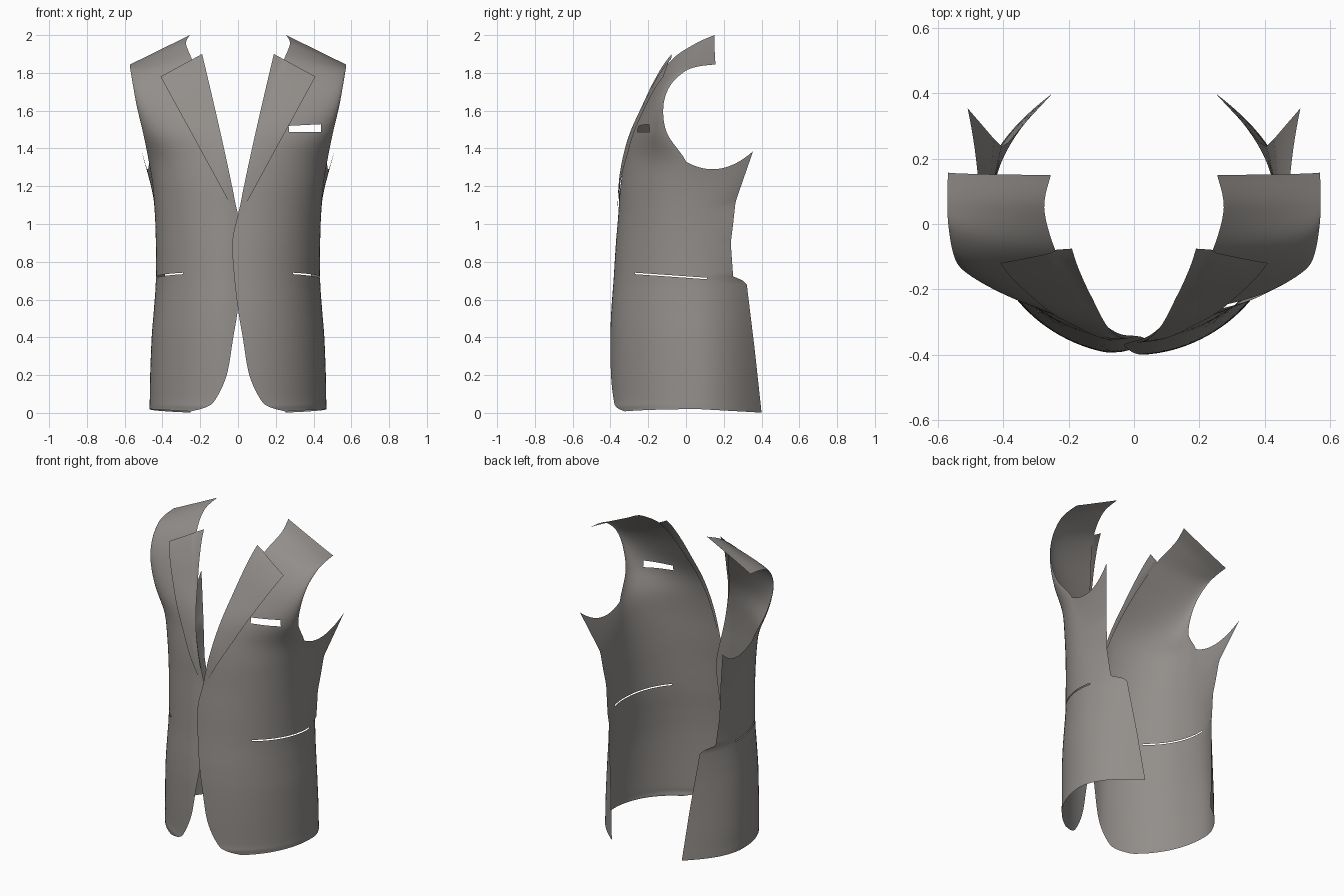
import bpy, bmesh, math
from mathutils import Vector
from mathutils.bvhtree import BVHTree

if "Cube" in bpy.data.objects:
    bpy.data.objects.remove(bpy.data.objects["Cube"])

cloth = bpy.data.materials.new("grey_cloth")
cloth.diffuse_color = (0.29, 0.272, 0.257, 1)
cloth.use_nodes = True
cloth.node_tree.nodes["Principled BSDF"].inputs["Base Color"].default_value = cloth.diffuse_color

# Key rows from hem to shoulder: front/neck edge xyz, then side/armhole edge xyz
ROWS = [
    (.25, -.325, .008, .468, .07, .02),
    (.17, -.368, .03, .468, .07, .04),
    (.12, -.383, .07, .467, .07, .08),
    (.06, -.397, .20, .465, .07, .20),
    (.025, -.40, .40, .457, .06, .40),
    (0, -.395, .55, .445, .055, .55),
    (-.02, -.382, .72, .435, .05, .70),
    (-.03, -.37, .90, .435, .04, .90),
    (-.005, -.36, 1.03, .44, .03, 1.05),
    (.035, -.348, 1.19, .452, .02, 1.20),
    (.07, -.325, 1.34, .472, 0, 1.33),
    (.11, -.285, 1.48, .502, -.10, 1.48),
    (.15, -.22, 1.62, .535, -.12, 1.62),
    (.20, -.15, 1.76, .555, -.085, 1.73),
    (.245, -.07, 1.875, .568, -.01, 1.805),
    (.275, .05, 1.955, .572, .06, 1.833),
    (.255, .15, 2.0, .57, .158, 1.845),
]
ARM = 10                      # row where the armhole starts
STEPS, NF, NB = 8, 24, 16     # samples per row gap, front and back columns
# Back edge with vent step: z, x, y
BACK = [(.02, .25, .40), (.35, .285, .362), (.695, .325, .32), (.715, .385, .25),
        (.9, .405, .237), (1.1, .43, .262), (1.33, .51, .355)]


def catmull(pts, i, t):
    p = [Vector(pts[max(0, min(len(pts) - 1, i + k))]) for k in (-1, 0, 1, 2)]
    return 0.5 * (2 * p[1] + (p[2] - p[0]) * t + (2 * p[0] - 5 * p[1] + 4 * p[2] - p[3]) * t * t
                  + (3 * p[1] - p[0] - 3 * p[2] + p[3]) * t ** 3)


def back_edge(z):
    z = max(BACK[0][0], min(BACK[-1][0], z))
    for a, b in zip(BACK, BACK[1:]):
        if z <= b[0]:
            t = (z - a[0]) / (b[0] - a[0])
            return a[1] + (b[1] - a[1]) * t, a[2] + (b[2] - a[2]) * t


def row_points(i, t, with_back, side):
    fx, fy, fz, gx, gy, gz = catmull(ROWS, i, t)
    th0 = math.asin(fx / gx)
    b = (gy - fy) / math.cos(th0)
    pts = []
    # front: part of an ellipse from the front edge to the side
    for k in range(NF + 1):
        th = th0 + (math.pi / 2 - th0) * k / NF
        x = gx * math.sin(th)
        y = gy - b * math.cos(th)
        if side < 0:          # this side tucks under the other at the closure
            y += .02 * max(0, min(1, (.08 - x) / .1))
        pts.append((x, y, fz + (gz - fz) * (x - fx) / (gx - fx)))
    # back: parabola from the side to the back edge
    if with_back:
        ex, ey = back_edge(gz)
        lift, drop = max(0, (gz - 1) / .33), .02 * max(0, 1 - gz / .3)
        for k in range(1, NB + 1):
            w = k / NB
            pts.append((gx + (ex - gx) * w * w, gy + (ey - gy) * w,
                        gz + lift * (.259 * w * w - .204 * w) - drop * w))
    return pts


def skin(bm, rows):
    vs = [[bm.verts.new(p) for p in r] for r in rows]
    for a, b in zip(vs, vs[1:]):
        for k in range(min(len(a), len(b)) - 1):
            bm.faces.new((a[k], a[k + 1], b[k + 1], b[k]))


def cut_slot(bm, planes, lo, hi):
    """Cut along the planes near a box and remove what lies inside all of them."""
    def near():
        return [f for f in bm.faces if all(l - .06 < c < h + .06 for l, c, h in
                                           zip(lo, f.calc_center_median(), hi))]
    for co, no in planes:
        fs = near()
        geom = fs + list({e for f in fs for e in f.edges}) + list({v for f in fs for v in f.verts})
        bmesh.ops.bisect_plane(bm, geom=geom, plane_co=co, plane_no=no, dist=1e-5)
    dead = [f for f in near() if all((f.calc_center_median() - Vector(co)).dot(Vector(no)) < 0
                                     for co, no in planes)]
    bmesh.ops.delete(bm, geom=dead, context='FACES')


def finish(bm, name, side):
    if side < 0:
        for v in bm.verts:
            v.co.x *= -1
        bmesh.ops.reverse_faces(bm, faces=bm.faces[:])
    for f in bm.faces:
        f.smooth = True
    me = bpy.data.meshes.new(name)
    bm.to_mesh(me)
    bm.free()
    me.materials.append(cloth)
    bpy.context.collection.objects.link(bpy.data.objects.new(name, me))


for side, label in ((1, "left"), (-1, "right")):
    # Jacket front and side panel
    bm = bmesh.new()
    rows = []
    for n in range((len(ROWS) - 1) * STEPS + 1):
        i = min(n // STEPS, len(ROWS) - 2)
        rows.append(row_points(i, n / STEPS - i, n <= ARM * STEPS, side))
    skin(bm, rows)
    tree = BVHTree.FromBMesh(bm)

    # Hip pocket slit, and breast pocket opening on one side only
    cut_slot(bm, [((0, -.27, 0), (0, -1, 0)), ((0, .11, 0), (0, 1, 0)),
                  ((0, -.08, .729), (0, .07, 1)), ((0, -.08, .721), (0, -.07, -1))],
             (.2, -.3, .69), (.5, .12, .75))
    if side > 0:
        cut_slot(bm, [((.27, 0, 1.5), (-1, 0, -.1)), ((.44, 0, 1.5), (1, 0, .05)),
                      ((.355, 0, 1.524), (-.05, 0, 1)), ((.355, 0, 1.486), (0, 0, -1))],
                 (.25, -.35, 1.47), (.46, 0, 1.54))
    finish(bm, label + "_front_panel", side)

    # Lapel laid on the panel
    bm = bmesh.new()
    rows = []
    for n in range(41):
        s = .01 + .99 * n / 40
        row = []
        for k in range(15):
            u = k / 14
            x = .19 * s ** 1.1 * (1 - u) + .41 * s * u
            z = 1.03 + (.87 * (1 - u) + .75 * u) * s
            hit = tree.ray_cast(Vector((x, -2, z)), Vector((0, 1, 0)))[0]
            if hit is None:
                hit = tree.find_nearest(Vector((x, -.36 + .3 * s * s, z)))[0]
            row.append((x, hit.y - .004 - .008 * min(1, s * 4), z))
        rows.append(row)
    skin(bm, rows)
    finish(bm, label + "_lapel", side)
